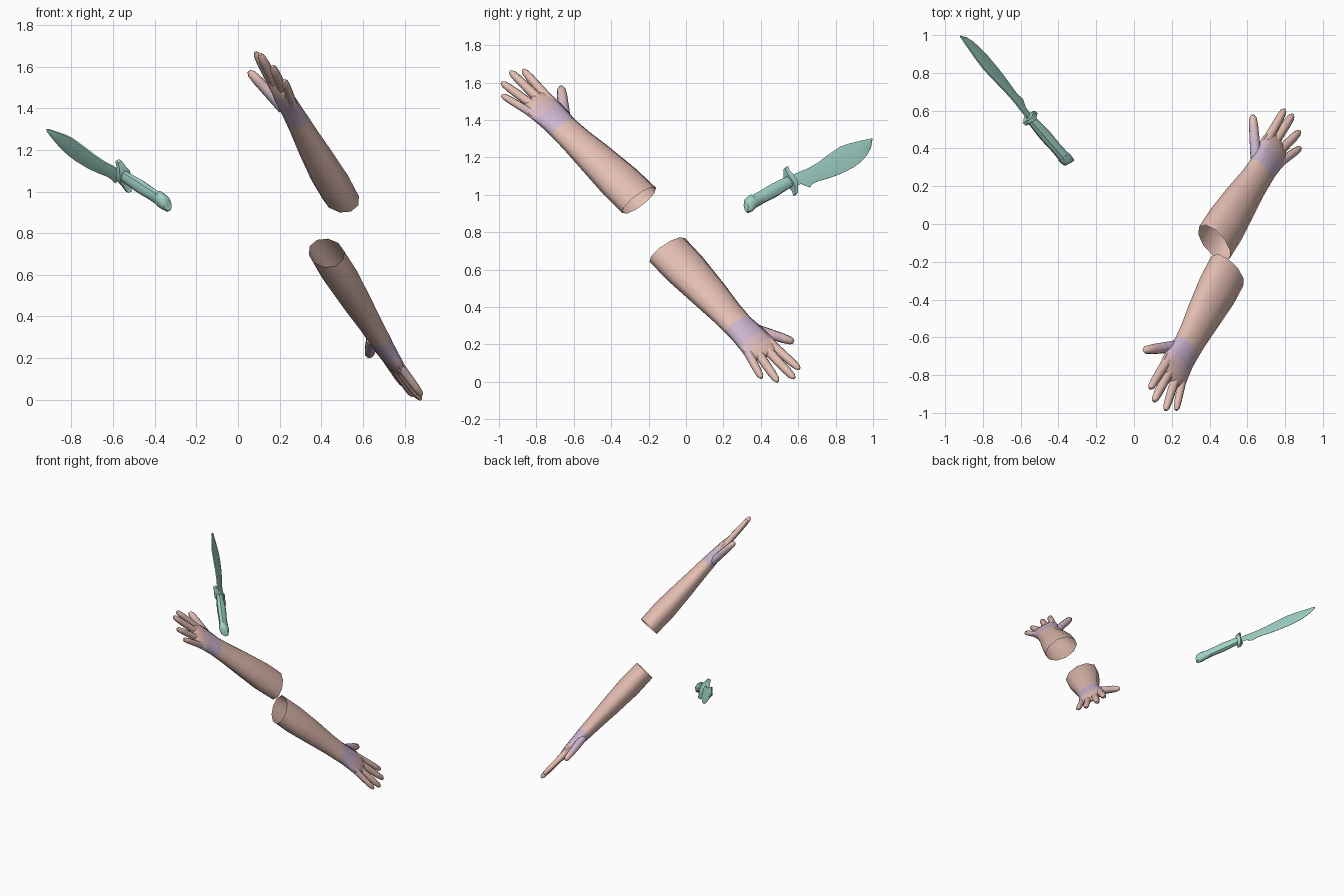
import bpy, bmesh, math
from mathutils import Vector, Matrix

if "Cube" in bpy.data.objects:
    bpy.data.objects.remove(bpy.data.objects["Cube"], do_unlink=True)


def material(name, rgb):
    m = bpy.data.materials.new(name)
    m.use_nodes = True
    m.diffuse_color = (*rgb, 1)
    m.node_tree.nodes["Principled BSDF"].inputs["Base Color"].default_value = (*rgb, 1)
    return m


skin = material("skin", (0.775, 0.515, 0.445))
mauve = material("pale mauve", (0.69, 0.485, 0.53))
lilac = material("lilac", (0.60, 0.46, 0.62))
teal = material("pale teal", (0.35, 0.645, 0.565))


def ellipse(centre, side, up, a, b, n):
    steps = [2 * math.pi * (i + 0.5) / n for i in range(n)]
    return [centre + side * (a * math.cos(t)) + up * (b * math.sin(t)) for t in steps]


def loft(bm, rings, cap_start=True, cap_end=True):
    """Bridge a row of rings that have equal point counts."""
    rows = [[bm.verts.new(p) for p in ring] for ring in rings]
    n = len(rows[0])
    for r, s in zip(rows, rows[1:]):
        for i in range(n):
            j = (i + 1) % n
            bm.faces.new((r[i], r[j], s[j], s[i]))
    if cap_start:
        bm.faces.new(rows[0])
    if cap_end:
        bm.faces.new(rows[-1])


def finish(bm, name, mats, frame, angle):
    bm.transform(frame)
    bmesh.ops.recalc_face_normals(bm, faces=bm.faces)
    mesh = bpy.data.meshes.new(name)
    bm.to_mesh(mesh)
    bm.free()
    for m in mats:
        mesh.materials.append(m)
    ob = bpy.data.objects.new(name, mesh)
    bpy.context.collection.objects.link(ob)
    bpy.ops.object.select_all(action="DESELECT")
    ob.select_set(True)
    bpy.context.view_layer.objects.active = ob
    bpy.ops.object.shade_smooth_by_angle(angle=math.radians(angle))


def frame_from(x, y, z, origin):
    m = Matrix((x, y, z)).transposed().to_4x4()
    m.translation = origin
    return m


X, Y, Z = Vector((1, 0, 0)), Vector((0, 1, 0)), Vector((0, 0, 1))

# Forearm and palm: distance past the wrist, sideways shift, half width, half thickness
ARM = [(-0.603, 0, 0.126, 0.076), (-0.45, 0, 0.124, 0.08), (-0.25, 0, 0.107, 0.068),
       (-0.1, -0.003, 0.092, 0.056), (0, -0.004, 0.088, 0.05), (0.06, 0, 0.092, 0.045),
       (0.12, 0, 0.098, 0.04), (0.18, -0.003, 0.104, 0.034), (0.225, 0.003, 0.09, 0.026),
       (0.245, 0.008, 0.07, 0.016)]
# Fingers: base, tip, radius
FINGERS = [((0.17, 0.066, 0), (0.414, 0.084, 0.008), 0.025),
           ((0.18, 0.022, 0), (0.447, 0.021, 0.004), 0.026),
           ((0.17, -0.028, 0), (0.418, -0.072, 0.004), 0.025),
           ((0.14, -0.068, 0), (0.353, -0.132, 0.004), 0.023),
           ((0.04, 0.052, -0.015), (0.231, 0.208, -0.032), 0.03)]
FINGER_STEPS = [(0, 1.1), (0.45, 1), (0.75, 0.92), (0.93, 0.75), (1, 0.35)]


def arm(name, elbow, along, thumb_side, palm_normal):
    x = Vector(along).normalized()
    y = Vector(thumb_side)
    y = (y - x * y.dot(x)).normalized()
    z = x.cross(y) * palm_normal
    bm = bmesh.new()
    loft(bm, [ellipse(X * d + Y * u, Y, Z, a, b, 10) for d, u, a, b in ARM], cap_start=False)
    for base, tip, r in FINGERS:
        base, tip = Vector(base), Vector(tip)
        side = Z.cross(tip - base).normalized()
        loft(bm, [ellipse(base.lerp(tip, t), side, Z, r * k, r * k * 0.9, 8)
                  for t, k in FINGER_STEPS])
    # Lilac across the hand, fading to skin at the knuckles
    for f in bm.faces:
        d = f.calc_center_median().x
        f.material_index = 2 if 0 < d < 0.14 else 1 if 0 < d < 0.19 else 0
    finish(bm, name, [skin, mauve, lilac],
           frame_from(x, y, z, Vector(elbow) + x * 0.603), 60)


arm("raised_arm", (0.494, -0.25, 0.97), (-0.363, -0.672, 0.647), (-0.55, 0.715, 0.43), -1)
arm("lowered_arm", (0.425, -0.10, 0.705), (0.403, 0.63, -0.663), (-0.52, 0.752, 0.40), 1)

# Knife frame: x towards the tip, y towards the spine, origin at the guard
kx = Vector((-0.605, 0.692, 0.39)).normalized()
ky = Vector((-0.123, -0.567, 0.813))
ky = (ky - kx * ky.dot(kx)).normalized()
KNIFE = frame_from(kx, ky, kx.cross(ky), Vector((-0.55, 0.56, 1.075)))

# Blade: distance, spine height, edge height
BLADE = [(0, 0.022, -0.035), (0.045, 0.021, -0.042), (0.08, 0.019, -0.082),
         (0.11, 0.015, -0.073), (0.15, 0.012, -0.074), (0.22, 0.013, -0.089),
         (0.30, 0.022, -0.10), (0.40, 0.029, -0.104), (0.46, 0.021, -0.098),
         (0.52, 0.007, -0.083), (0.57, -0.005, -0.059), (0.605, -0.015, -0.028)]
bm = bmesh.new()
rings = []
for s, top, low in BLADE:
    mid = top + (low - top) * 0.45
    rings.append([Vector(p) for p in ((s, top, 0.004), (s, mid, 0.009), (s, low, 0.001),
                                      (s, low, -0.001), (s, mid, -0.009), (s, top, -0.004))])
rings.append([Vector((0.615, -0.018 + p.y * 0.02, p.z * 0.1)) for p in rings[-1]])
loft(bm, rings)
finish(bm, "blade", [teal], KNIFE, 25)

# Guard: curved cross bar, swept from the edge side to the spine side
bm = bmesh.new()
GUARD = [(-0.026, -0.078, 0.012, 0.012), (-0.008, -0.05, 0.012, 0.02), (0, -0.02, 0.017, 0.034),
         (0, 0.02, 0.017, 0.034), (0.008, 0.05, 0.012, 0.02), (0.024, 0.076, 0.012, 0.012)]
loft(bm, [ellipse(X * s + Y * t, X, Z, a * 1.3, b * 1.3, 4) for s, t, a, b in GUARD])
finish(bm, "guard", [teal], KNIFE, 30)

# Handle: eight-sided grip with a flared, slanted pommel
bm = bmesh.new()
GRIP = [(0, 0.03, 0.024), (-0.04, 0.033, 0.026), (-0.13, 0.038, 0.031), (-0.22, 0.035, 0.028),
        (-0.285, 0.036, 0.029), (-0.30, 0.043, 0.033), (-0.335, 0.04, 0.03), (-0.345, 0.032, 0.024)]
rings = [ellipse(X * s, Y, Z, a, b, 8) for s, a, b in GRIP]
for ring in rings[5:]:
    for p in ring:
        p.x += p.y * 0.5
loft(bm, rings)
finish(bm, "handle", [teal], KNIFE, 50)
